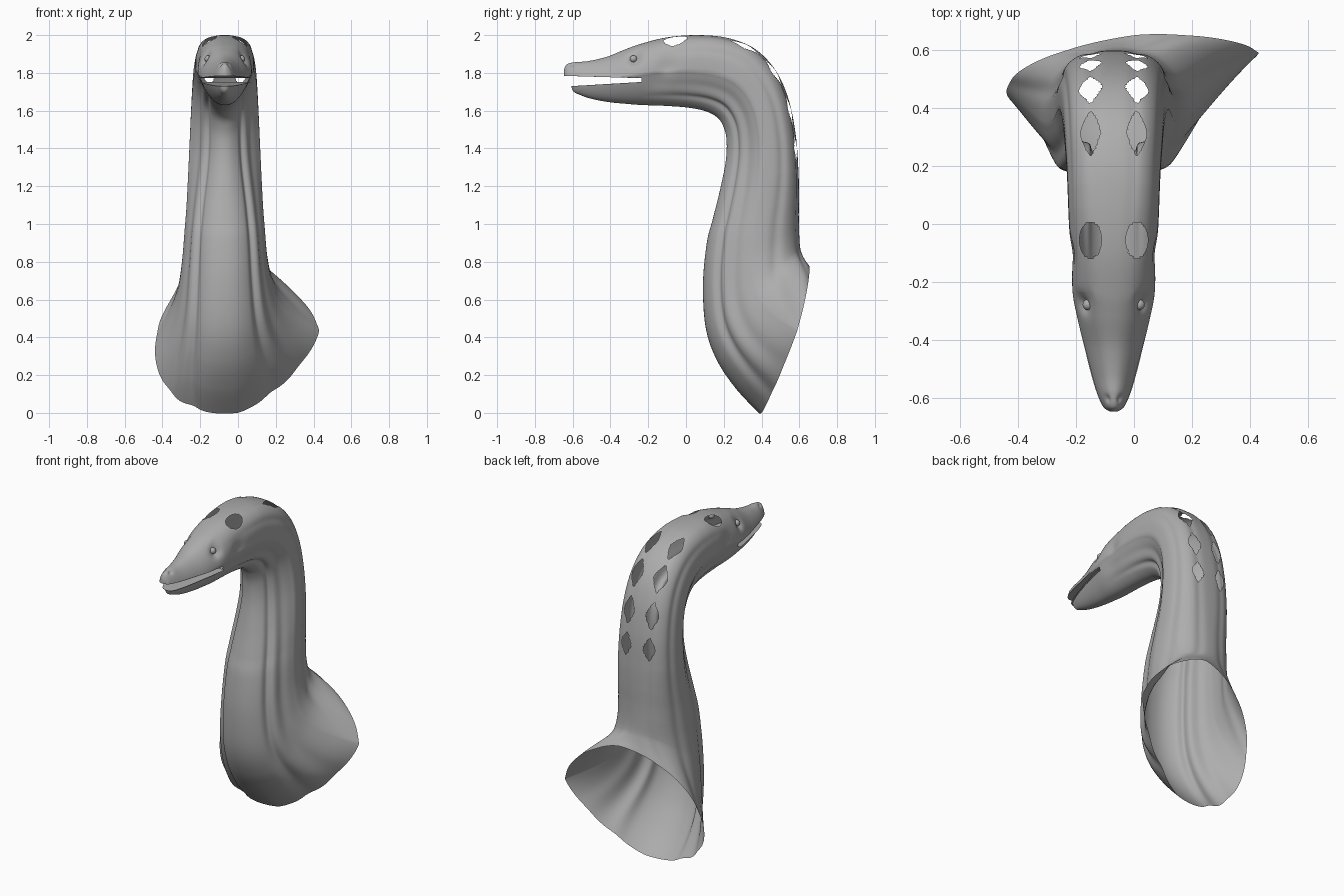
import bpy, bmesh, math
from mathutils import Vector

if "Cube" in bpy.data.objects:
    bpy.data.objects.remove(bpy.data.objects["Cube"])

CX = -0.07          # centre line of head and neck
N = 192             # points around each ring
SUB = 12            # jaw rings between two stations
CORNER = 6          # station at the mouth corner

skin = bpy.data.materials.new("grey skin")
skin.diffuse_color = (0.42, 0.42, 0.42, 1)
skin.use_nodes = True
skin.node_tree.nodes["Principled BSDF"].inputs["Base Color"].default_value = skin.diffuse_color

# stations from snout to base: throat y, throat z, back y, back z, half width
ST = [(-.647, 1.765, -.647, 1.815, .012), (-.63, 1.705, -.63, 1.845, .036),
      (-.585, 1.682, -.585, 1.857, .057), (-.52, 1.662, -.52, 1.862, .077),
      (-.42, 1.645, -.42, 1.885, .102), (-.32, 1.636, -.32, 1.925, .126),
      (-.235, 1.63, -.235, 1.955, .142), (-.10, 1.625, -.10, 1.988, .150),
      (.02, 1.615, .06, 2.0, .156), (.11, 1.595, .22, 1.985, .161),
      (.17, 1.56, .36, 1.93, .168), (.20, 1.51, .47, 1.82, .174),
      (.215, 1.44, .54, 1.67, .180), (.21, 1.33, .58, 1.48, .187),
      (.18, 1.18, .595, 1.29, .195), (.14, 1.02, .598, 1.15, .203),
      (.11, .90, .597, 1.04, .212), (.09, .68, .60, .93, .226),
      (.105, .45, .605, .87, .250), (.165, .28, .615, .835, .288),
      (.27, .13, .63, .805, .352), (.40, 0, .65, .78, .435)]


def station(t):
    """Smooth interpolation of the station list."""
    i = min(int(t), len(ST) - 2)
    u = t - i
    p = [ST[max(0, min(len(ST) - 1, i + k))] for k in (-1, 0, 1, 2)]
    return [.5 * (2 * b + (c - a) * u + (2 * a - 5 * b + 4 * c - d) * u * u
                  + (3 * b - a - 3 * c + d) * u ** 3) for a, b, c, d in zip(*p)]


def spow(v, e):
    return math.copysign(abs(v) ** e, v)


# folds along the body: angle from throat, depth, width (degrees)
FOLDS = [(48, .085, 6), (60, -.02, 6), (72, .04, 7), (116, .035, 8), (165, .025, 7)]
# dents in the head: side offset, y, z, radius, depth (negative = bulge)
DENTS = [(.112, -.275, 1.875, .034, .022), (.09, -.25, 1.925, .03, -.012),
         (.03, -.605, 1.85, .013, .014), (.15, -.10, 1.84, .05, .014),
         (.145, -.15, 1.76, .06, -.006)]


def ring(t):
    fy, fz, by, bz, hw = station(t)
    cy, cz = (fy + by) / 2, (fz + bz) / 2
    flare = max(0, min(1, (hw - .22) / .215))
    taper = (.15 + .32 * math.exp(-((fz - 1.4) / .3) ** 2)) * (1 - flare)
    amount = max(0, min(1, (t - CORNER) / 5)) * (1 - .7 * flare)
    snout = max(0, min(1, (8 - t) / 4))     # narrow the top of the snout
    boxy = max(0, min(1, (t - 5.5) / 3)) * max(0, min(1, (18 - t) / 4))  # flat back
    pts = []
    for k in range(N):
        a = 2 * math.pi * k / N
        c, s = math.cos(a), math.sin(a)
        ang = math.degrees(math.acos(max(-1, min(1, c))))
        r = 1 - amount * sum(d * math.exp(-((ang - g + 16 * flare) / w) ** 2)
                             for g, d, w in FOLDS)
        # the base flares out to a pointed lobe on the right, a round one on the left
        e = .88 + flare * flare * (.5 if s > 0 else .07)
        ec = e - .23 * boxy if c < 0 else e
        cc, ss = spow(c, ec) * r, spow(s, ec) * r
        x = hw * ss * (1 - taper * max(0, c) ** .7 - .25 * snout * max(0, -c))
        y = cy + (fy - cy) * cc + .065 * flare * ss
        z = cz + (fz - cz) * cc + .05 * flare * ss
        for dx, dy, dz, rad, dep in DENTS:
            q = ((abs(x) - dx) ** 2 + (y - dy) ** 2 + (z - dz) ** 2) / rad ** 2
            if q < 6:
                push = dep * math.exp(-q)
                x -= math.copysign(push * .8, x)
                z -= push * .6
        pts.append(Vector((CX + .065 * flare ** 1.3 + x, y, z)))
    return pts


def finish(bm, name, angle=40):
    bmesh.ops.recalc_face_normals(bm, faces=bm.faces)
    me = bpy.data.meshes.new(name)
    bm.to_mesh(me)
    bm.free()
    me.materials.append(skin)
    ob = bpy.data.objects.new(name, me)
    bpy.context.collection.objects.link(ob)
    bpy.ops.object.select_all(action='DESELECT')
    ob.select_set(True)
    bpy.context.view_layer.objects.active = ob
    bpy.ops.object.shade_smooth_by_angle(angle=math.radians(angle))
    return ob


def loft(rings, cap=False):
    bm = bmesh.new()
    rows = [[bm.verts.new(p) for p in r] for r in rings]
    for a, b in zip(rows, rows[1:]):
        for k in range(N):
            j = (k + 1) % N
            bm.faces.new((a[k], a[j], b[j], b[k]))
    if cap:
        bm.faces.new(rows[0])
    return bm


# openings along the back: y, z, direction y, direction z, half length, half width
HOLES = [(-.055, 1.98, 1, 0, .062, .038), (.315, 1.94, .91, -.41, .088, .034),
         (.46, 1.80, .62, -.78, .082, .04), (.545, 1.60, .3, -.95, .08, .038),
         (.575, 1.40, .12, -.99, .068, .036)]


def hole_coords(co, h):
    dy, dz = co.y - h[0], co.z - h[1]
    along = dy * h[2] + dz * h[3]
    depth = abs(dy * h[3] - dz * h[2])
    return along / h[4], abs(co.x - CX) - .08, depth


def hole_width(a, h):
    if h is HOLES[0]:
        return h[5] * math.sqrt(max(0, 1 - a * a))      # oval on the crown
    return h[5] * max(0, 1 - abs(a) ** 1.5)             # pointed leaf


# neck and back of head, one open shell down to the flared base
last = len(ST) - 1
step = SUB * 2
body = loft([ring(CORNER + i / step) for i in range((last - CORNER) * step + 1)])
for h in HOLES:
    for v in body.verts:                                # fit the edges to the outline
        a, c, d = hole_coords(v.co, h)
        if abs(a) < 1 and d < .06:
            w = hole_width(a, h)
            if w > .004 and abs(abs(c) - w) < .003:
                sx = math.copysign(1, v.co.x - CX)
                v.co.x = CX + sx * (.08 + math.copysign(w, c))
gone = []
for f in body.faces:
    m = f.calc_center_median()
    for h in HOLES:
        a, c, d = hole_coords(m, h)
        if abs(a) < 1 and d < .06 and abs(c) < hole_width(a, h):
            gone.append(f)
            break
bmesh.ops.delete(body, geom=gone, context='FACES')
finish(body, "neck", 50)

# upper and lower jaw: the same rings cut flat at the lips
upper, lower = [], []
for i in range(CORNER * SUB + 1):
    t = i / SUB
    pts = ring(t)
    u = max(0, min(1, (-.235 - pts[0].y) / .4))         # 0 at corner, 1 at tip
    lip_u, lip_l = 1.772 + .012 * u, 1.752 - .022 * u
    upper.append([Vector((p.x, p.y, max(p.z, lip_u))) for p in pts])
    lower.append([Vector((p.x, -.235 + (p.y + .235) * .92, min(p.z, lip_l))) for p in pts])
finish(loft(upper, True), "upper_jaw")
finish(loft(lower, True), "lower_jaw")

# eyes
for side, name in ((-1, "left_eye"), (1, "right_eye")):
    bm = bmesh.new()
    bmesh.ops.create_uvsphere(bm, u_segments=24, v_segments=16, radius=.019)
    bmesh.ops.translate(bm, verts=bm.verts, vec=(CX + side * .088, -.278, 1.874))
    finish(bm, name)
